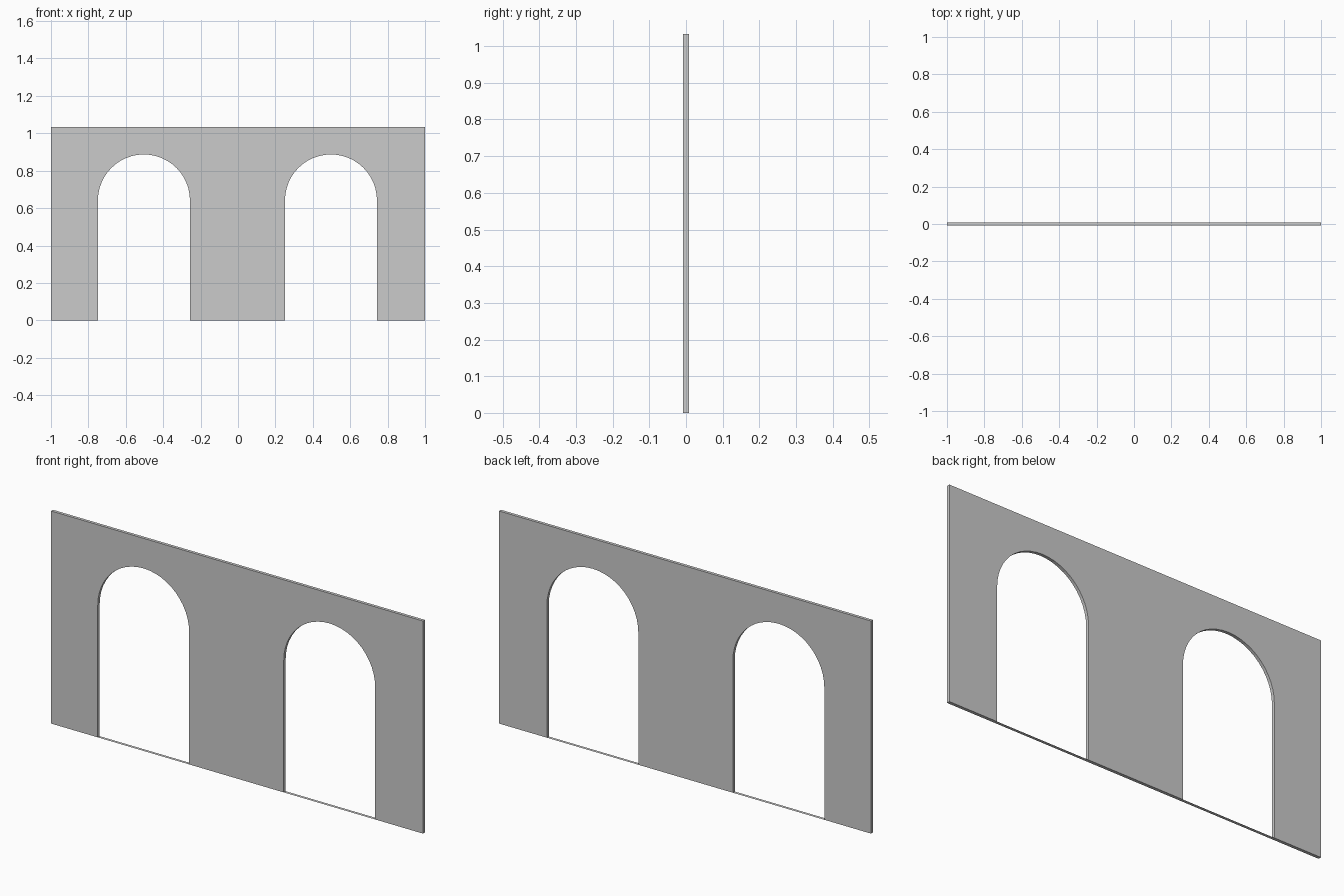
import bpy, bmesh, math

if "Cube" in bpy.data.objects:
    bpy.data.objects.remove(bpy.data.objects["Cube"])

HALF_T, TOP = 0.0075, 1.033          # half thickness, wall height
RADIUS, SPRING = 0.246, 0.641        # arch radius and spring line
CENTRES = (-0.503, 0.497)            # arch centres along x
SEGMENTS = 24


def finish(bm, name):
    mesh = bpy.data.meshes.new(name)
    bm.to_mesh(mesh)
    bm.free()
    obj = bpy.data.objects.new(name, mesh)
    bpy.context.collection.objects.link(obj)
    return obj


def arch(cx):
    """Opening outline, left foot to right foot."""
    pts = [(cx - RADIUS, 0)]
    for i in range(SEGMENTS + 1):
        a = math.pi * (1 - i / SEGMENTS)
        pts.append((cx + RADIUS * math.cos(a), SPRING + RADIUS * math.sin(a)))
    return pts + [(cx + RADIUS, 0)]


# Wall with two arched openings, extruded from its front outline
outline = [(-1, 0)] + arch(CENTRES[0]) + arch(CENTRES[1]) + [(1, 0), (1, TOP), (-1, TOP)]
bm = bmesh.new()
face = bm.faces.new([bm.verts.new((x, -HALF_T, z)) for x, z in outline])
ext = bmesh.ops.extrude_face_region(bm, geom=[face], use_keep_orig=True)
verts = [g for g in ext["geom"] if isinstance(g, bmesh.types.BMVert)]
bmesh.ops.translate(bm, verts=verts, vec=(0, 2 * HALF_T, 0))
bmesh.ops.recalc_face_normals(bm, faces=bm.faces)
finish(bm, "arched_wall")

# Paper-thin floor strips closing the foot of each opening
for i, cx in enumerate(CENTRES):
    bm = bmesh.new()
    corners = [(-1, -1), (1, -1), (1, 1), (-1, 1)]
    bm.faces.new([bm.verts.new((cx + sx * RADIUS, sy * HALF_T, 0)) for sx, sy in corners])
    finish(bm, f"threshold_{i + 1}")
